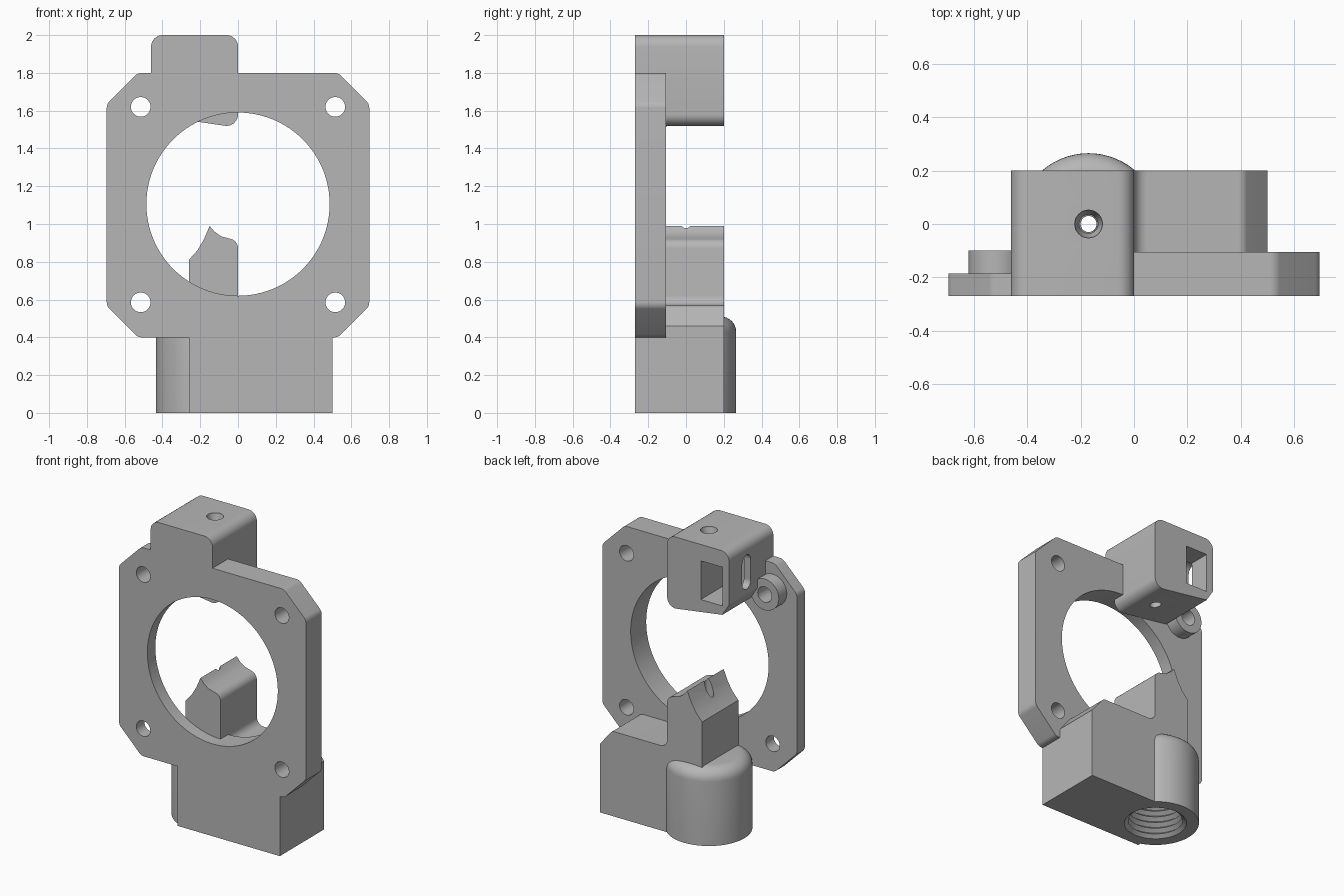
import bpy, bmesh, math
from mathutils import Vector, Matrix

old = bpy.data.objects.get("Cube")
if old:
    bpy.data.objects.remove(old, do_unlink=True)

grey = bpy.data.materials.new("plain grey")
grey.use_nodes = True
GREY = (0.47, 0.47, 0.47, 1)
grey.diffuse_color = GREY
grey.node_tree.nodes["Principled BSDF"].inputs["Base Color"].default_value = GREY


def finish(name, bm):
    bmesh.ops.recalc_face_normals(bm, faces=bm.faces)
    mesh = bpy.data.meshes.new(name)
    bm.to_mesh(mesh)
    bm.free()
    mesh.materials.append(grey)
    ob = bpy.data.objects.new(name, mesh)
    bpy.context.collection.objects.link(ob)
    return ob


def rounded(points, steps=6):
    """Replace each (x, z, radius) corner by an arc; (x, z) stays sharp."""
    out = []
    for i, p in enumerate(points):
        c = Vector(p[:2])
        if len(p) == 2:
            out.append(c)
            continue
        a = (Vector(points[i - 1][:2]) - c).normalized()
        b = (Vector(points[(i + 1) % len(points)][:2]) - c).normalized()
        cut = p[2] / math.tan(a.angle(b) / 2)
        start, end = c + a * cut, c + b * cut
        centre = c + (a + b).normalized() * p[2] / math.sin(a.angle(b) / 2)
        for k in range(steps + 1):
            d = start.lerp(end, k / steps) - centre
            out.append(centre + d.normalized() * p[2])
    return out


def prism(name, points, y0, y1):
    """Extrude an x-z profile along y."""
    bm = bmesh.new()
    face = bm.faces.new([bm.verts.new((p[0], y0, p[1])) for p in rounded(points)])
    geom = bmesh.ops.extrude_face_region(bm, geom=[face])["geom"]
    bmesh.ops.translate(bm, vec=(0, y1 - y0, 0),
                        verts=[v for v in geom if isinstance(v, bmesh.types.BMVert)])
    return finish(name, bm)


def box(name, x0, x1, y0, y1, z0, z1):
    return prism(name, [(x0, z0), (x1, z0), (x1, z1), (x0, z1)], y0, y1)


def lathe(name, profile, x, y, segments=48):
    """Solid of revolution about a vertical axis from (radius, z) points."""
    bm = bmesh.new()
    rings = []
    for r, z in profile:
        rings.append([bm.verts.new((x + r * math.cos(2 * math.pi * k / segments),
                                    y + r * math.sin(2 * math.pi * k / segments), z))
                      for k in range(segments)])
    for low, high in zip(rings, rings[1:]):
        for k in range(segments):
            n = (k + 1) % segments
            bm.faces.new((low[k], low[n], high[n], high[k]))
    bm.faces.new(rings[0])
    bm.faces.new(rings[-1])
    return finish(name, bm)


def rod(name, x, z, r, y0, y1, segments=32):
    """Cylinder along y."""
    bm = bmesh.new()
    m = Matrix.Translation((x, (y0 + y1) / 2, z)) @ Matrix.Rotation(math.pi / 2, 4, "X")
    bmesh.ops.create_cone(bm, cap_ends=True, segments=segments, radius1=r,
                          radius2=r, depth=y1 - y0, matrix=m)
    return finish(name, bm)


def cut(target, *cutters):
    bpy.context.view_layer.objects.active = target
    for c in cutters:
        c.hide_render = True
        mod = target.modifiers.new("cut", "BOOLEAN")
        mod.operation, mod.solver, mod.object = "DIFFERENCE", "EXACT", c
        bpy.ops.object.modifier_apply(modifier=mod.name)


FRONT, THIN, THICK, BACK = -0.27, -0.185, -0.105, 0.2
AX = -0.17                      # filament axis
SX, SZ_LOW, SZ_HIGH = 0.515, 0.585, 1.62

# Motor plate: octagon, stepped thinner on one side
plate = prism("motor_plate", [
    (-0.53, 0.4, 0.05), (0.53, 0.4, 0.05), (0.695, 0.565, 0.05), (0.695, 1.635, 0.05),
    (0.53, 1.8, 0.05), (-0.53, 1.8, 0.05), (-0.695, 1.635, 0.05), (-0.695, 0.565, 0.05)],
    FRONT, THICK)
step = box("step_cutter", -0.9, -0.13, THIN, 0.1, 0.2, 1.9)
opening = rod("opening_cutter", 0, 1.105, 0.485, -0.5, 0, 96)
screws = [rod("screw_cutter", x, z, 0.052, -0.5, 0.1)
          for x in (-SX, SX) for z in (SZ_LOW, SZ_HIGH)]
cut(plate, step, opening, *screws)

# Raised ring round one screw hole
boss = rod("screw_boss", -SX, SZ_HIGH, 0.105, THIN - 0.01, -0.1)
cut(boss, screws[1])

# Lower block with ridged guide tower
lower = prism("guide_block", [
    (-0.26, 0), (0.5, 0), (0.5, 0.46), (0.41, 0.57, 0.04), (0, 0.57, 0.05),
    (0, 0.91, 0.05), (-0.09, 0.935), (-0.125, 0.96), (-0.15, 0.99),
    (-0.18, 0.92), (-0.215, 0.86), (-0.26, 0.81)], THIN, BACK)
foot = box("front_foot", -0.26, 0.5, FRONT, THIN, 0, 0.4)

# Round socket with softened top edge
R, ROUND, TOP = 0.265, 0.08, 0.51
arc = [(R - ROUND + ROUND * math.cos(a), TOP - ROUND + ROUND * math.sin(a))
       for a in (k * math.pi / 16 for k in range(9))]
socket = lathe("tube_socket", [(R, 0)] + arc, AX, 0, 64)

# Threaded bore from below and thin feed hole above it
thread = [(0.19, -0.05)]
for k in range(10):
    thread += [(0.19, 0.04 * k), (0.165, 0.04 * k + 0.02)]
bore = lathe("thread_cutter", thread, AX, 0)
feed = lathe("feed_cutter", [(0.03, 0.3), (0.03, 1.2)], AX, 0, 24)
for part in (lower, foot, socket):
    cut(part, bore, feed)

# Upper block: rounded top, sloping underside
upper = prism("top_block", [
    (-0.46, 2, 0.06), (-0.46, 1.65), (-0.41, 1.57), (0, 1.51, 0.06), (0, 2, 0.06)],
    THIN, BACK)
cap = prism("top_block_front", [
    (-0.46, 2, 0.06), (-0.46, 1.79), (0, 1.79), (0, 2, 0.06)], FRONT, THIN)
top_hole = lathe("top_hole_cutter", [(0.035, 1.4), (0.035, 1.96), (0.052, 1.99),
                                     (0.052, 2.1)], AX, 0, 32)
pocket = box("pocket_cutter", -0.41, -0.25, -0.06, 0.3, 1.63, 1.89)
slot = box("slot_cutter", -0.55, -0.38, -0.03, 0.06, 1.73, 1.87)
bm = bmesh.new()
for z in (1.73, 1.87):
    bmesh.ops.create_cone(bm, cap_ends=True, segments=24, radius1=0.045, radius2=0.045,
                          depth=0.17, matrix=Matrix.Translation((-0.465, 0.015, z))
                          @ Matrix.Rotation(math.pi / 2, 4, "Y"))
slot_ends = finish("slot_end_cutter", bm)
cut(upper, top_hole, pocket, slot, slot_ends)

# Remove cutters, shade curved faces smooth
for ob in [o for o in bpy.data.objects if "_cutter" in o.name]:
    bpy.data.objects.remove(ob, do_unlink=True)
for part in (plate, boss, lower, foot, socket, upper, cap):
    bpy.ops.object.select_all(action="DESELECT")
    part.select_set(True)
    bpy.context.view_layer.objects.active = part
    bpy.ops.object.shade_smooth_by_angle(angle=math.radians(30))
